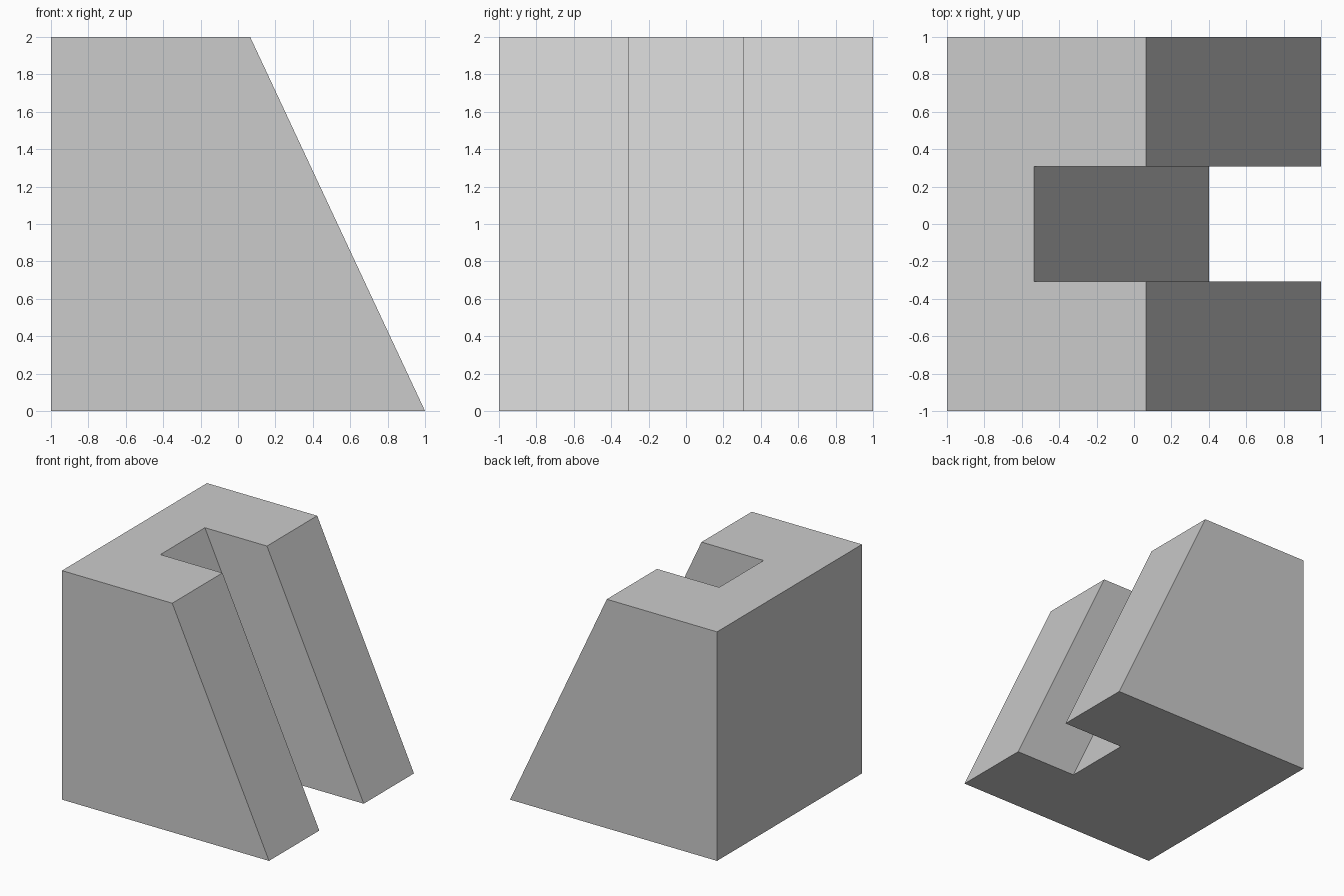
import bpy
import bmesh

cube = bpy.data.objects.get("Cube")
if cube:
    bpy.data.objects.remove(cube, do_unlink=True)

HEIGHT = 2.0
LEAN = -0.935        # x shift of the sloped side from base to top
HALF_SLOT = 0.307

# Single flat grey
grey = bpy.data.materials.new("light grey")
grey.use_nodes = True
colour = (0.6, 0.6, 0.6, 1.0)
grey.diffuse_color = colour
grey.node_tree.nodes["Principled BSDF"].inputs["Base Color"].default_value = colour

# C-shaped base outline: upright back, sloped arms and slot floor
outline = [(-1, -1), (1, -1), (1, -HALF_SLOT), (0.4, -HALF_SLOT),
           (0.4, HALF_SLOT), (1, HALF_SLOT), (1, 1), (-1, 1)]

bm = bmesh.new()
base = bm.faces.new([bm.verts.new((x, y, 0)) for x, y in outline])

# Raise the outline, leaning everything but the upright back
raised = bmesh.ops.extrude_face_region(bm, geom=[base], use_keep_orig=True)["geom"]
for v in (g for g in raised if isinstance(g, bmesh.types.BMVert)):
    v.co.z = HEIGHT
    if v.co.x > -0.9:
        v.co.x += LEAN
bmesh.ops.recalc_face_normals(bm, faces=bm.faces)

mesh = bpy.data.meshes.new("slotted_wedge")
bm.to_mesh(mesh)
bm.free()
mesh.materials.append(grey)
block = bpy.data.objects.new("slotted_wedge", mesh)
bpy.context.collection.objects.link(block)
